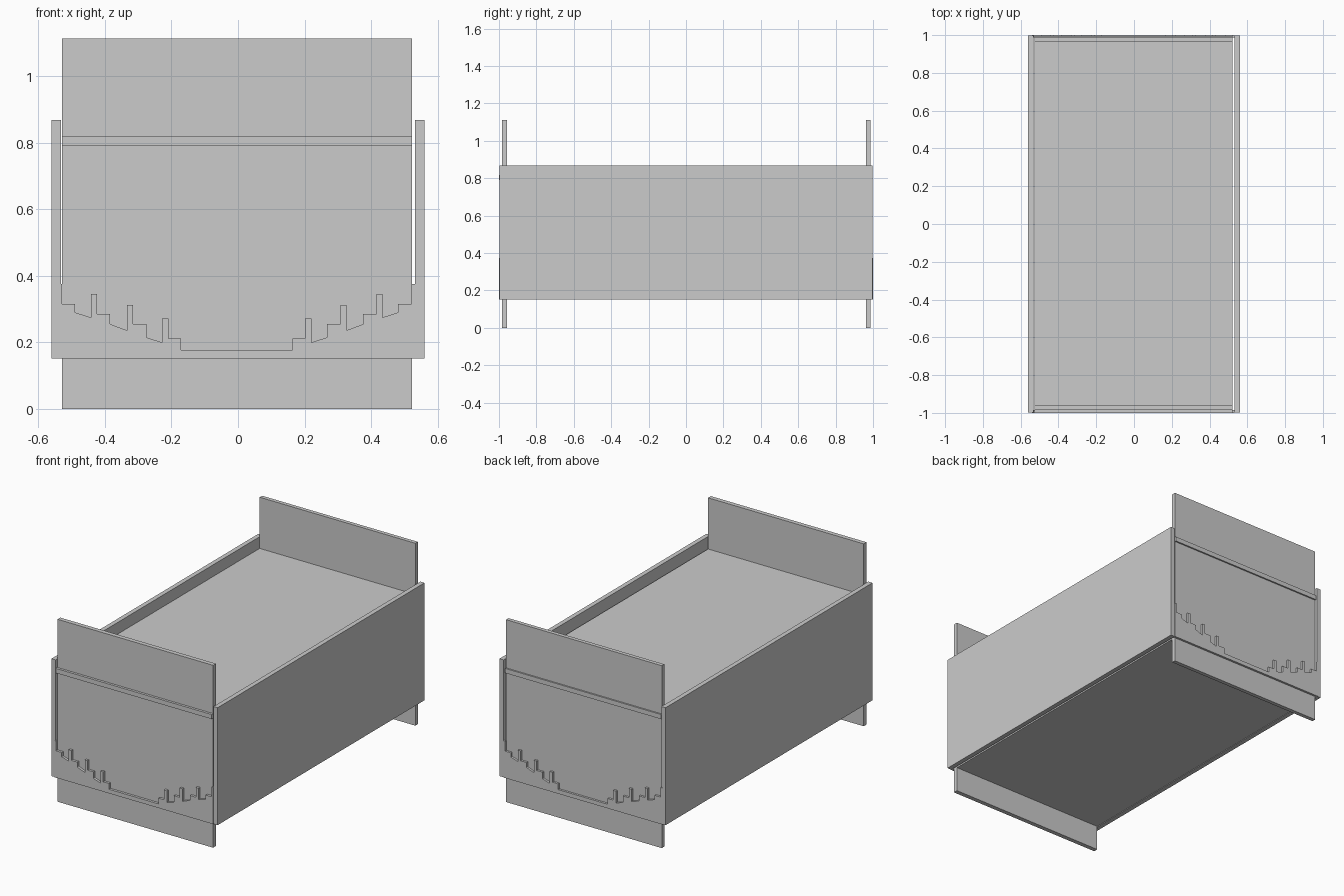
import bpy, bmesh

if "Cube" in bpy.data.objects:
    bpy.data.objects.remove(bpy.data.objects["Cube"])

CX = -0.004  # centre line of the end boards


def box(name, x0, x1, y0, y1, z0, z1):
    bm = bmesh.new()
    bmesh.ops.create_cube(bm, size=1)
    for v in bm.verts:
        v.co = ((x0 + x1) / 2 + v.co.x * (x1 - x0),
                (y0 + y1) / 2 + v.co.y * (y1 - y0),
                (z0 + z1) / 2 + v.co.z * (z1 - z0))
    return finish(name, bm)


def plate(name, profile, y0, y1):
    bm = bmesh.new()
    face = bm.faces.new([bm.verts.new((x, y0, z)) for x, z in profile])
    ext = bmesh.ops.extrude_face_region(bm, geom=[face])
    for g in ext["geom"]:
        if isinstance(g, bmesh.types.BMVert):
            g.co.y = y1
    return finish(name, bm)


def finish(name, bm):
    bmesh.ops.recalc_face_normals(bm, faces=bm.faces)
    mesh = bpy.data.meshes.new(name)
    bm.to_mesh(mesh)
    bm.free()
    obj = bpy.data.objects.new(name, mesh)
    bpy.context.collection.objects.link(obj)
    return obj


# Side panels
box("left_side_panel", -0.56, -0.532, -0.997, 0.997, 0.152, 0.868)
box("right_side_panel", 0.532, 0.56, -0.997, 0.997, 0.152, 0.868)

# End boards
box("foot_board", -0.528, 0.522, -0.985, -0.958, 0, 1.112)
box("head_board", -0.528, 0.522, 0.963, 0.987, 0, 1.112)

# Mattress block
box("mattress_base", -0.528, 0.522, -0.958, 0.963, 0.152, 0.80)

# Stepped trim, right half measured outwards from the centre line
half = [(0.167, 0.177), (0.167, 0.212), (0.205, 0.212), (0.205, 0.272),
        (0.224, 0.272), (0.224, 0.2), (0.271, 0.215), (0.271, 0.255),
        (0.311, 0.255), (0.311, 0.312), (0.329, 0.312), (0.329, 0.236),
        (0.38, 0.255), (0.38, 0.285), (0.42, 0.285), (0.42, 0.345),
        (0.438, 0.345), (0.438, 0.275), (0.485, 0.29), (0.485, 0.316),
        (0.525, 0.316), (0.525, 0.375), (0.536, 0.375), (0.536, 0.152)]
outline = [(CX + x, z) for x, z in half] + [(CX - x, z) for x, z in reversed(half)]

plate("foot_stepped_trim", outline, -1.0, -0.985)
plate("head_stepped_trim", outline, 0.987, 1.0)

# Horizontal rails across the end boards
box("foot_cross_rail", -0.528, 0.522, -1.0, -0.985, 0.79, 0.818)
box("head_cross_rail", -0.528, 0.522, 0.987, 0.996, 0.79, 0.818)
